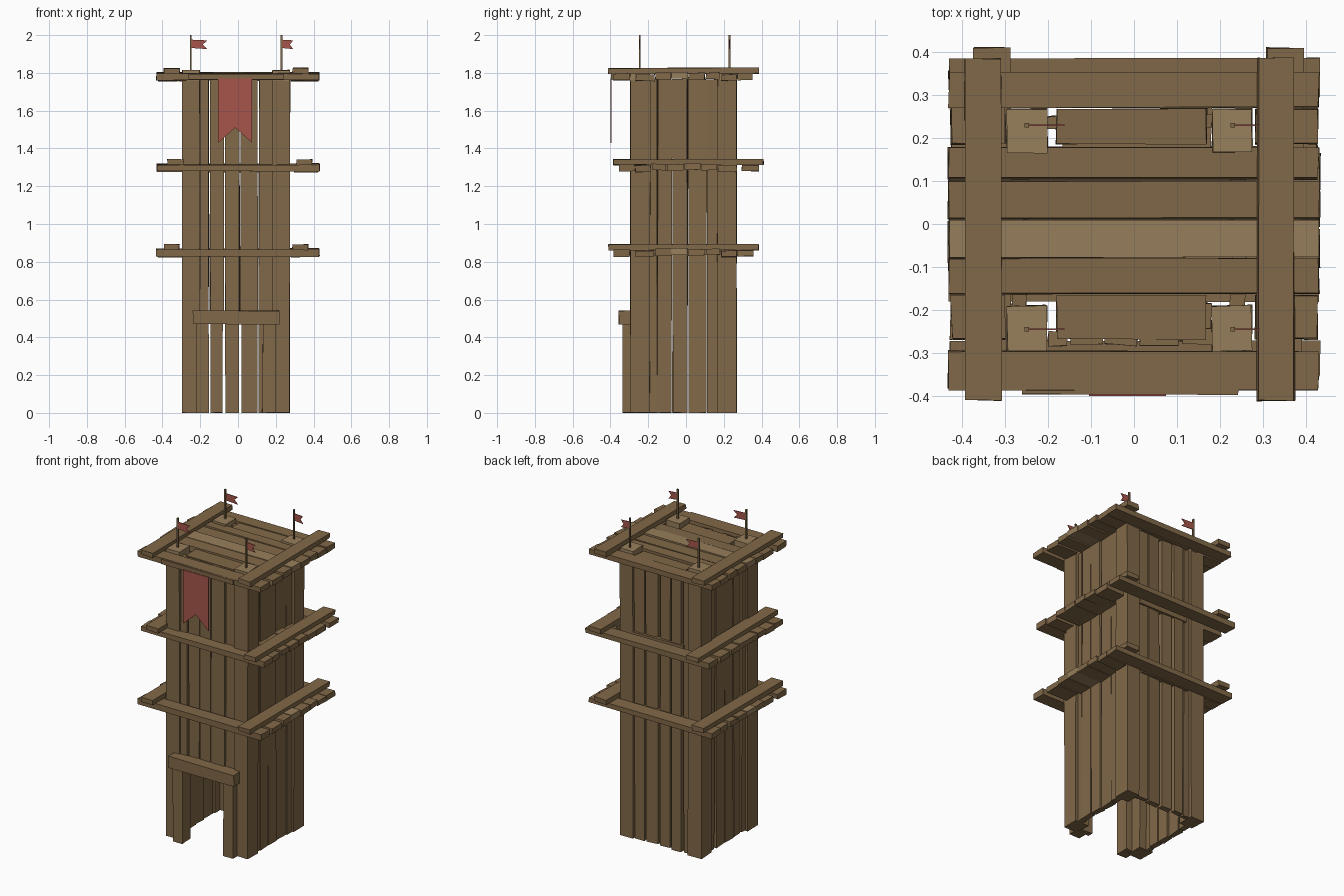
import bpy, bmesh, math, random
from mathutils import Matrix

if "Cube" in bpy.data.objects:
    bpy.data.objects.remove(bpy.data.objects["Cube"])

random.seed(7)


def material(name, rgb):
    m = bpy.data.materials.new(name)
    m.diffuse_color = (*rgb, 1)
    m.use_nodes = True
    m.node_tree.nodes["Principled BSDF"].inputs["Base Color"].default_value = m.diffuse_color
    return m


WOOD = material("wood", (0.22, 0.14, 0.065))
PALE = material("pale_wood", (0.31, 0.21, 0.105))
RED = material("red_cloth", (0.38, 0.09, 0.07))


def finish(bm, name, mat):
    bmesh.ops.recalc_face_normals(bm, faces=bm.faces)
    me = bpy.data.meshes.new(name)
    bm.to_mesh(me)
    bm.free()
    me.materials.append(mat)
    ob = bpy.data.objects.new(name, me)
    bpy.context.collection.objects.link(ob)
    return ob


def plank(name, x, y, z, jitter=0.004, mat=WOOD, turn=None):
    """Rough-hewn box given by its x, y and z ranges."""
    bm = bmesh.new()
    bmesh.ops.create_cube(bm, size=1)
    for v in bm.verts:
        for i, r in enumerate((x, y, z)):
            v.co[i] = r[0] if v.co[i] < 0 else r[1]
            v.co[i] += random.uniform(-jitter, jitter)
        v.co.z = max(v.co.z, 0)
    if turn:
        bm.transform(turn)
    return finish(bm, name, mat)


def cloth(name, outline, y, thick, mat=RED):
    """Thin flat cloth from an outline in the xz plane."""
    bm = bmesh.new()
    f = bm.faces.new([bm.verts.new((px, y, pz)) for px, pz in outline])
    ext = bmesh.ops.extrude_face_region(bm, geom=[f])
    for v in ext["geom"]:
        if isinstance(v, bmesh.types.BMVert):
            v.co.y += thick
    return finish(bm, name, mat)


# Corner posts running the full height and poking through the roof deck
for x in ((-0.295, -0.203), (0.182, 0.274)):
    for y in ((-0.295, -0.19), (0.166, 0.268)):
        plank("corner_post", x, y, (0, 1.76), 0.003)
        plank("corner_post_cap", x, y, (1.76, 1.815), 0.002, PALE)

# Wall planks between the posts
EDGES = [-0.205, -0.152, -0.073, 0.012, 0.108, 0.186]
for a, b in zip(EDGES, EDGES[1:]):
    o = random.uniform(-0.005, 0.005)
    gap = (a + 0.003, b - 0.003)
    doorway = -0.16 < a < 0.1
    plank("front_wall_plank", gap, (-0.282 + o, -0.248 + o), (0.49 if doorway else 0, 1.785))
    plank("back_wall_plank", (a + 0.006, b - 0.006), (0.222 + o, 0.256 + o), (0, 1.785))
    for x in ((-0.28, -0.245), (0.225, 0.26)):
        plank("side_wall_plank", (x[0] + o, x[1] + o), gap, (0, 1.765))

# Door frame
plank("door_post", (-0.22, -0.155), (-0.335, -0.28), (0, 0.48), 0.003)
plank("door_post", (0.13, 0.2), (-0.335, -0.28), (0, 0.48), 0.003)
plank("door_lintel", (-0.238, 0.218), (-0.356, -0.28), (0.472, 0.54), 0.003)

# Three decks; the middle one is turned half way round
ROWS = [(-0.385, -0.296), (-0.268, -0.168), (-0.163, -0.08), (-0.078, 0.009),
        (0.012, 0.1), (0.106, 0.18), (0.186, 0.268), (0.272, 0.355)]
for z, turned in ((0.825, False), (1.275, True), (1.758, False)):
    turn = Matrix.Rotation(math.pi if turned else 0, 4, 'Z')
    for i, row in enumerate(ROWS):
        o = (0.004, 0, 0.008, 0.012, 0.008, 0.010, 0, 0.004)[i]
        zr = (z + o, z + o + 0.034)
        spans = [(-0.432, 0.43)]
        if i in (1, 6):                        # rows cut around the posts
            spans = [(-0.425, -0.298), (-0.18, 0.168), (0.282, 0.427)]
        for s in spans:
            plank("deck_plank", s, row, zr, 0.003, PALE if i == 3 and not turned else WOOD, turn)
    for x in ((-0.393, -0.31), (0.288, 0.373)):
        plank("deck_edge_beam", x, (-0.41, 0.385), (z + 0.038, z + 0.068), 0.003, WOOD, turn)

# Banner hung from a rail on the front of the top deck
plank("banner_rail", (-0.26, 0.243), (-0.397, -0.375), (1.765, 1.795), 0.001)
cloth("banner", [(-0.105, 1.77), (0.075, 1.77), (0.075, 1.43), (-0.015, 1.51), (-0.105, 1.43)],
      -0.4, 0.006)

# Flag poles with swallow-tailed pennants
for x, length in ((-0.25, 0.088), (0.23, 0.062)):
    for y in (-0.245, 0.23):
        plank("flag_pole", (x - 0.005, x + 0.005), (y - 0.005, y + 0.005), (1.80, 2.0), 0)
        cloth("pennant", [(x, 1.976), (x + length, 1.972), (x + length * 0.72, 1.95),
                          (x + length, 1.926), (x, 1.932)], y - 0.002, 0.004)
